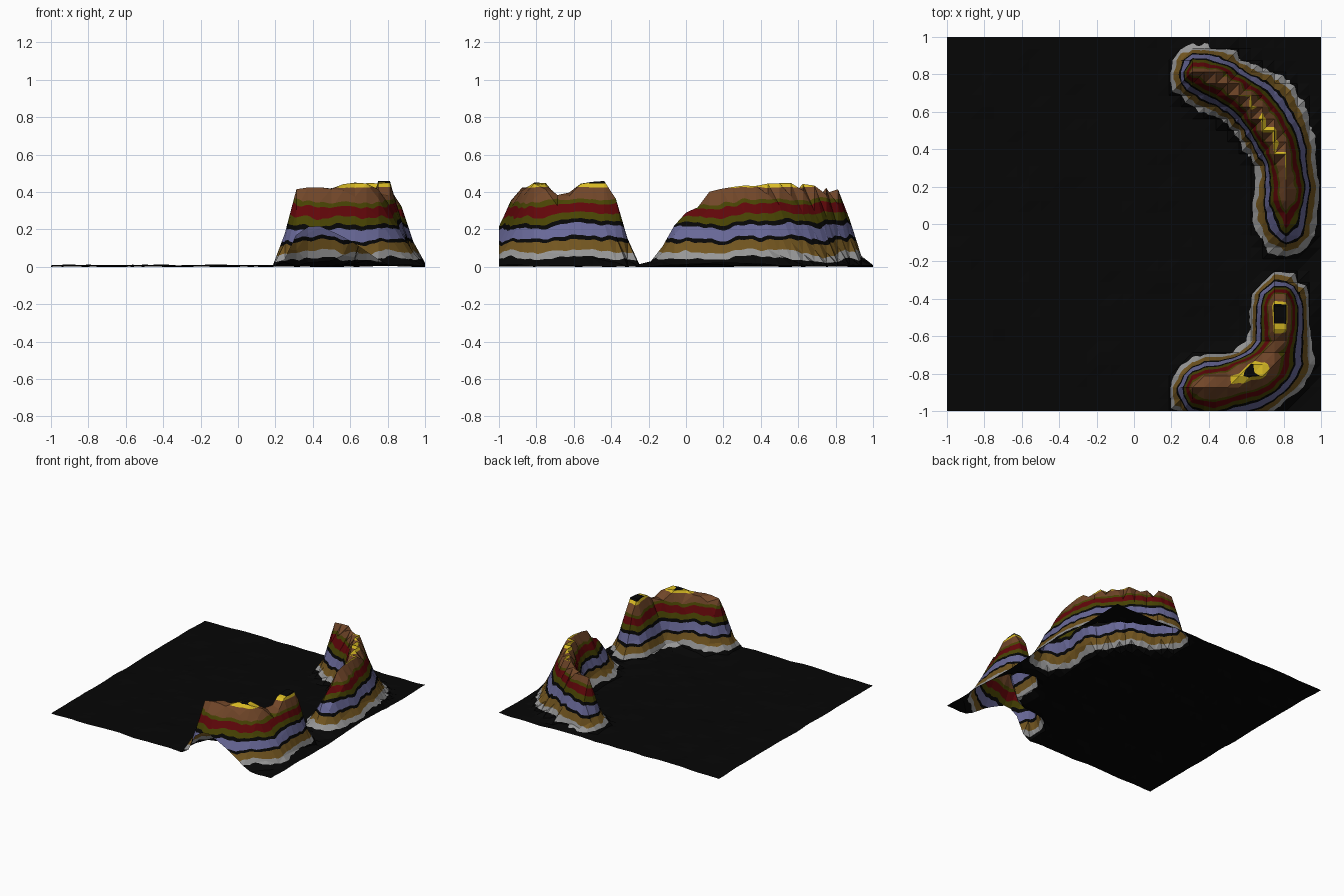
import bpy, bmesh, math
from mathutils import Vector, noise

if "Cube" in bpy.data.objects:
    bpy.data.objects.remove(bpy.data.objects["Cube"])

N = 32  # coarse terrain cells per side

# Each hill: foot outline (x, y) and crest line (x, y, height), plateau factor, flank curve
NORTH = dict(
    foot=[(.22, .8), (.24, .91), (.35, .95), (.5, .93), (.58, .87), (.72, .80), (.83, .72),
          (.92, .6), (.97, .45), (.98, .2), (.97, 0), (.95, -.1), (.85, -.18), (.75, -.17),
          (.7, -.1), (.66, 0), (.65, .15), (.67, .3), (.6, .42), (.55, .5), (.45, .58),
          (.35, .63), (.27, .68), (.22, .74)],
    crest=[(.33, .82, .415), (.47, .78, .415), (.6, .67, .44), (.68, .55, .448), (.75, .45, .446),
           (.79, .33, .438), (.82, .2, .42), (.82, .12, .40), (.83, .06, .31), (.83, 0, .29)],
    plateau=1.2, curve=1.2)
SOUTH = dict(
    foot=[(.22, -.87), (.25, -.77), (.35, -.71), (.45, -.7), (.55, -.69), (.62, -.64),
          (.63, -.55), (.62, -.45), (.66, -.35), (.72, -.29), (.78, -.27), (.86, -.3),
          (.92, -.38), (.94, -.48), (.95, -.65), (.96, -.75), (.92, -.85), (.85, -.92),
          (.77, -.99), (.62, -1.05), (.45, -1.09), (.3, -1.07), (.23, -.97)],
    crest=[(.78, -.42, .46), (.77, -.56, .45), (.75, -.66, .37), (.68, -.76, .445),
           (.58, -.79, .453), (.5, -.83, .415), (.4, -.85, .43), (.32, -.87, .415)],
    plateau=1.3, curve=1.05)


def nearest(p, a, b):
    """Distance from p to segment ab, and position along it."""
    d = b - a
    f = max(0, min(1, (p - a).dot(d) / d.length_squared))
    return (p - a - d * f).length, f


def inside(p, poly):
    hit = False
    for (x1, y1), (x2, y2) in zip(poly, poly[1:] + poly[:1]):
        if (y1 > p.y) != (y2 > p.y) and p.x < x1 + (p.y - y1) / (y2 - y1) * (x2 - x1):
            hit = not hit
    return hit


def hill_height(p, hill):
    foot, crest = hill["foot"], hill["crest"]
    edge = min(nearest(p, Vector(a), Vector(b))[0] for a, b in zip(foot, foot[1:] + foot[:1]))
    if not inside(p, foot):
        return .04 - edge * .9
    best = (9, 0)
    for a, b in zip(crest, crest[1:]):
        d, f = nearest(p, Vector(a[:2]), Vector(b[:2]))
        best = min(best, (d, a[2] + (b[2] - a[2]) * f))
    t = min(1, edge / (edge + best[0] + 1e-6) * hill["plateau"]) ** hill["curve"]
    return .04 + (best[1] - .04) * t


def height(x, y):
    p = Vector((x, y))
    ground = .005 + .01 * noise.noise(Vector((x * 6.3, y * 6.3, 3.4)))
    return max(0, ground, hill_height(p, NORTH), hill_height(p, SOUTH))


# Flat colours
COLOURS = {
    "black": (.0018, .0018, .0018), "light_grey": (.31, .31, .31), "tan": (.17, .092, .014),
    "lavender": (.14, .14, .315), "olive": (.066, .057, .001), "dark_red": (.122, .002, .003),
    "sienna": (.165, .062, .022), "yellow": (.70, .50, .018)}
# Strata: colour and the height at which it ends
STRATA = [("black", .035), ("light_grey", .073), ("tan", .127), ("black", .148),
          ("lavender", .212), ("black", .236), ("olive", .278), ("dark_red", .334),
          ("olive", .358), ("sienna", .426), ("yellow", .447), ("black", 9)]


def stratum_wave(v):
    """How far the strata are shifted at a point; calm near ground and summit."""
    q = v.co
    n = (.036 * noise.noise(Vector((q.x * 5.3, q.y * 5.3, 1.7)))
         + .020 * noise.noise(Vector((q.x * 17.7, q.y * 17.7, 4.3))))
    return n * min(1, q.z / .04) * max(.2, min(1, (.44 - q.z) / .08))


# Coarse faceted height field, diagonals all running the same way
bm = bmesh.new()
grid = []
for j in range(N + 1):
    row = []
    for i in range(N + 1):
        x, y = -1 + 2 * i / N, -1 + 2 * j / N
        row.append(bm.verts.new((x, y, height(x, y))))
    grid.append(row)
for j in range(N):
    for i in range(N):
        a, b, c, d = grid[j][i], grid[j][i + 1], grid[j + 1][i + 1], grid[j + 1][i]
        bm.faces.new((a, b, c))
        bm.faces.new((a, c, d))

# Finer faces inside each facet, so the strata lines can waver
bmesh.ops.subdivide_edges(bm, edges=bm.edges[:], cuts=3, use_grid_fill=True)
bmesh.ops.triangulate(bm, faces=[f for f in bm.faces if len(f.verts) > 3])
wave = bm.verts.layers.float.new("wave")
for v in bm.verts:
    v[wave] = stratum_wave(v)
    v.co.z += v[wave]

# Cut along every stratum limit and colour by height
for _, top in STRATA[:-1]:
    bmesh.ops.bisect_plane(bm, geom=bm.verts[:] + bm.edges[:] + bm.faces[:], dist=1e-6,
                           plane_co=(0, 0, top), plane_no=(0, 0, 1))
names = list(COLOURS)
for f in bm.faces:
    z = f.calc_center_median().z
    f.material_index = names.index(next(c for c, top in STRATA if z < top))
for v in bm.verts:
    v.co.z = max(0, v.co.z - v[wave])
bm.verts.layers.float.remove(wave)

mesh = bpy.data.meshes.new("terrain")
bm.to_mesh(mesh)
bm.free()
for name, rgb in COLOURS.items():
    m = bpy.data.materials.new(name)
    m.diffuse_color = (*rgb, 1)
    m.use_nodes = True
    m.node_tree.nodes["Principled BSDF"].inputs["Base Color"].default_value = m.diffuse_color
    mesh.materials.append(m)
bpy.context.collection.objects.link(bpy.data.objects.new("terrain", mesh))
